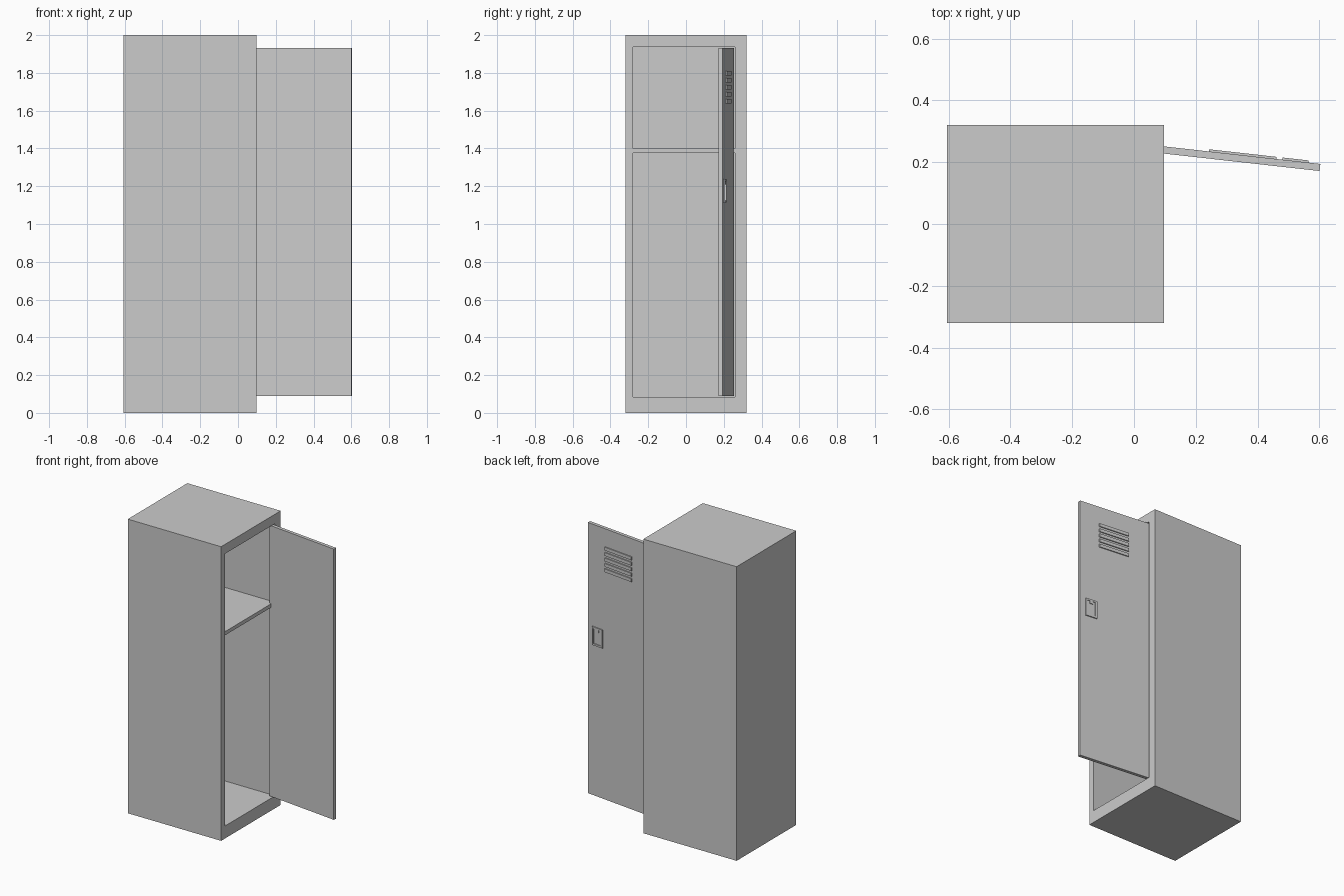
import bpy, bmesh, math
from mathutils import Matrix, Vector

if "Cube" in bpy.data.objects:
    bpy.data.objects.remove(bpy.data.objects["Cube"])


def finish(name, bm, matrix=Matrix.Identity(4)):
    bmesh.ops.recalc_face_normals(bm, faces=bm.faces)
    me = bpy.data.meshes.new(name)
    bm.to_mesh(me)
    bm.free()
    ob = bpy.data.objects.new(name, me)
    ob.matrix_world = matrix
    bpy.context.collection.objects.link(ob)
    return ob


def box(name, lo, hi, matrix=Matrix.Identity(4)):
    bm = bmesh.new()
    bmesh.ops.create_cube(bm, size=1)
    for v in bm.verts:
        v.co = Vector([l + (c + 0.5) * (h - l) for c, l, h in zip(v.co, lo, hi)])
    return finish(name, bm, matrix)


def tray(name, outer, inner, back, floor, rim, matrix):
    """Hollow box open towards local +z; rects are (a0, b0, a1, b1)."""
    bm = bmesh.new()

    def loop(r, c):
        a0, b0, a1, b1 = r
        return [bm.verts.new((a, b, c)) for a, b in ((a0, b0), (a1, b0), (a1, b1), (a0, b1))]

    loops = [loop(outer, back), loop(outer, rim), loop(inner, rim), loop(inner, floor)]
    for p, q in zip(loops, loops[1:]):
        for i in range(4):
            j = (i + 1) % 4
            bm.faces.new((p[i], p[j], q[j], q[i]))
    bm.faces.new(loops[0])
    bm.faces.new(loops[-1])
    return finish(name, bm, matrix)


# local (a, b, c) -> world (y, z, x)
to_x = Matrix(((0, 0, 1, 0), (1, 0, 0, 0), (0, 1, 0, 0), (0, 0, 0, 1)))

# Cabinet shell, open on the +x side
tray("cabinet_body", (-0.32, 0, 0.32, 2), (-0.28, 0.085, 0.26, 1.936),
     -0.605, -0.565, 0.097, to_x)

# Shelf inside
box("shelf", (-0.566, -0.281, 1.376), (0.09, 0.261, 1.401))

# Open door: local x runs along the door, local y points out of its face
hinge = Matrix.Translation((0.097, 0.251, 0)) @ Matrix.Rotation(math.radians(-6.4), 4, 'Z')
box("door", (-0.02, -0.023, 0.09), (0.509, 0, 1.931), hinge)

# Vent louvres
for i in range(5):
    z = 1.65 + i * 0.037
    box(f"vent_louvre_{i + 1}", (0.146, -0.002, z - 0.011), (0.366, 0.007, z + 0.011), hinge)

# Recessed handle: framed tray with a small latch tab at the top
to_door = hinge @ Matrix(((0, 1, 0, 0), (0, 0, 1, 0), (1, 0, 0, 0), (0, 0, 0, 1)))
tray("handle_frame", (1.113, 0.385, 1.238, 0.470), (1.125, 0.397, 1.226, 0.458),
     -0.004, 0.001, 0.007, to_door)
box("handle_latch", (0.416, 0, 1.208), (0.439, 0.006, 1.228), hinge)
